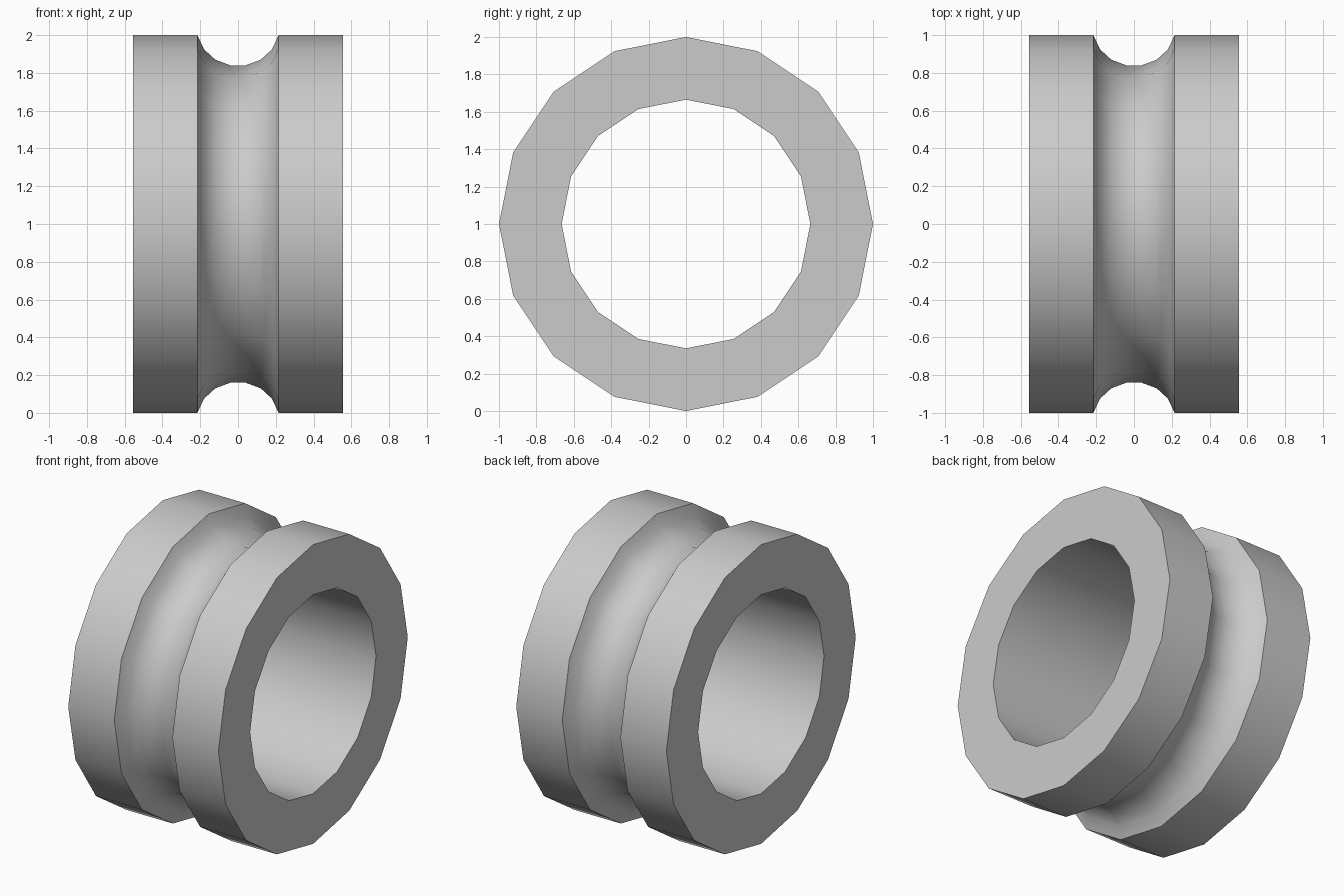
import bpy, bmesh, math

cube = bpy.data.objects.get("Cube")
if cube:
    bpy.data.objects.remove(cube, do_unlink=True)

SIDES = 16
OUTER, BORE, HALF_WIDTH = 1.0, 0.665, 0.555

# Single grey material
grey = bpy.data.materials.new("grey")
grey.use_nodes = True
colour = (0.6, 0.6, 0.6, 1)
grey.diffuse_color = colour
grey.node_tree.nodes["Principled BSDF"].inputs["Base Color"].default_value = colour

# Closed cross-section (x, radius): mirrored half profile with a rounded groove
half = [(0.04, 0.84), (0.12, 0.87), (0.18, 0.925), (0.215, OUTER),
        (HALF_WIDTH, OUTER), (HALF_WIDTH, BORE)]
profile = half + [(-x, r) for x, r in reversed(half)]

# Sweep the section around the x axis, one corner pointing straight up
bm = bmesh.new()
rings = []
for i in range(SIDES):
    a = math.tau * i / SIDES
    rings.append([bm.verts.new((x, r * math.sin(a), 1 + r * math.cos(a)))
                  for x, r in profile])
n = len(profile)
for i in range(SIDES):
    here, there = rings[i], rings[(i + 1) % SIDES]
    for j in range(n):
        k = (j + 1) % n
        bm.faces.new((here[j], here[k], there[k], there[j]))
bmesh.ops.recalc_face_normals(bm, faces=bm.faces)

mesh = bpy.data.meshes.new("grooved_ring")
bm.to_mesh(mesh)
bm.free()
mesh.materials.append(grey)
ring = bpy.data.objects.new("grooved_ring", mesh)
bpy.context.collection.objects.link(ring)

# Smooth round the circumference, keep the rims crisp
bpy.ops.object.select_all(action="DESELECT")
ring.select_set(True)
bpy.context.view_layer.objects.active = ring
bpy.ops.object.shade_smooth_by_angle(angle=math.radians(30))
